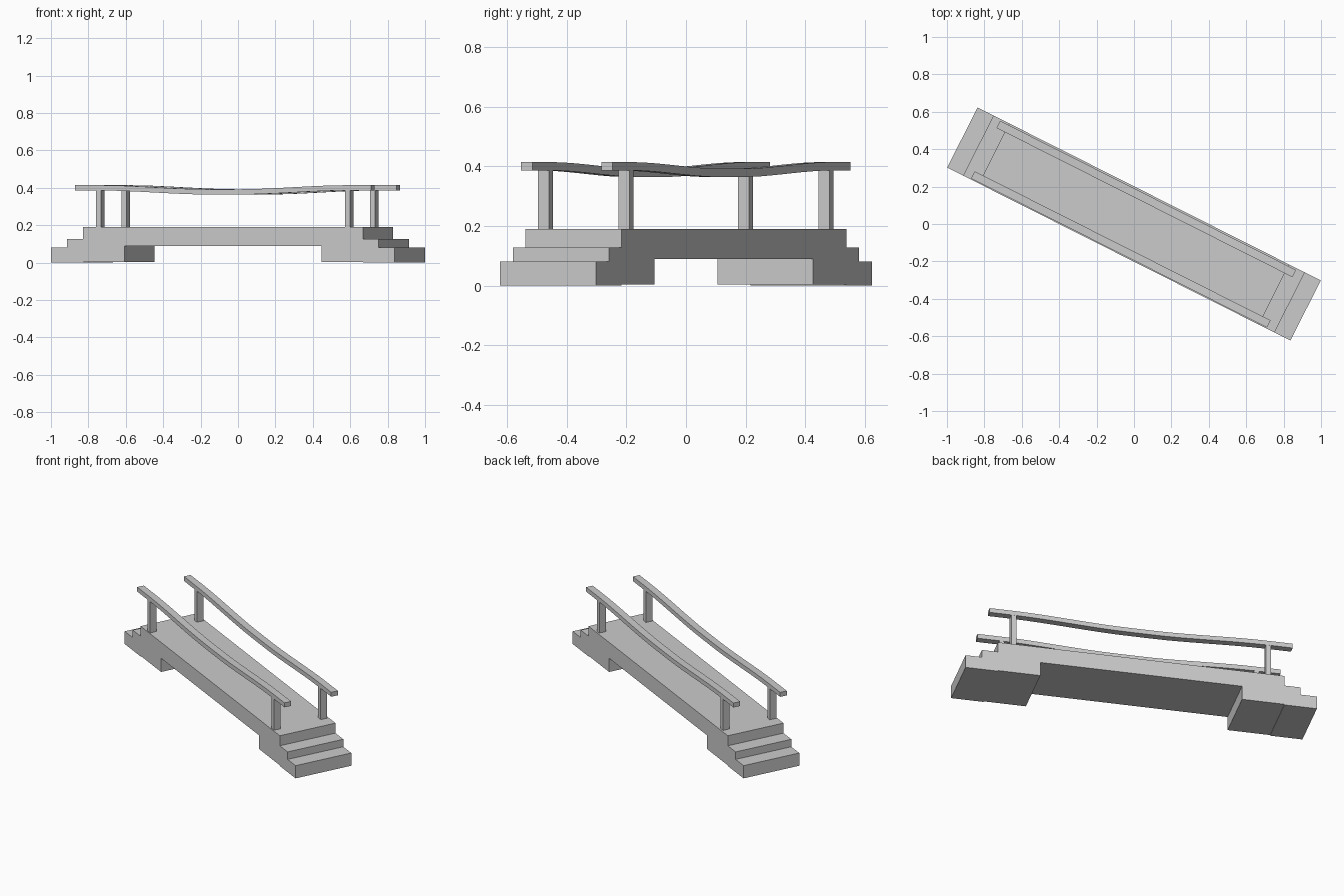
import bpy, bmesh, math
from mathutils import Matrix

if "Cube" in bpy.data.objects:
    bpy.data.objects.remove(bpy.data.objects["Cube"])

# the whole bridge lies diagonally across the ground
TURN = Matrix.Rotation(math.radians(-26.75), 4, 'Z')


def extrude_profile(name, outline, v_mid, width):
    """Extrude a (length, height) outline across the width of the bridge."""
    bm = bmesh.new()
    face = bm.faces.new([bm.verts.new((u, v_mid - width / 2, z)) for u, z in outline])
    res = bmesh.ops.extrude_face_region(bm, geom=[face])
    moved = [g for g in res["geom"] if isinstance(g, bmesh.types.BMVert)]
    bmesh.ops.translate(bm, verts=moved, vec=(0, width, 0))
    bmesh.ops.recalc_face_normals(bm, faces=bm.faces)
    bm.transform(TURN)
    mesh = bpy.data.meshes.new(name)
    bm.to_mesh(mesh)
    bm.free()
    obj = bpy.data.objects.new(name, mesh)
    bpy.context.collection.objects.link(obj)
    return obj


# stepped deck with abutments: half outline, mirrored along the length
half = [(0.59, 0.09), (0.59, 0.004), (0.838, 0.004), (0.838, 0.0),
        (1.0275, 0.0), (1.0275, 0.08), (0.932, 0.08), (0.932, 0.127),
        (0.838, 0.127), (0.838, 0.19)]
extrude_profile("stepped_deck", half + [(-u, z) for u, z in reversed(half)], 0, 0.36)


# sagging handrail: level at the ends, dipping in the middle
def rail_bottom(u):
    t = min(max((abs(u) - 0.08) / 0.67, 0), 1)
    return 0.364 + 0.022 * t * t * (3 - 2 * t)


N = 24
us = [-0.888 + 1.772 * i / N for i in range(N + 1)]
rail = [(u, rail_bottom(u)) for u in us]
rail += [(u, z + 0.028) for u, z in reversed(rail)]

for side, v in (("front", -0.153), ("back", 0.149)):
    extrude_profile(side + "_handrail", rail, v, 0.043)
    # posts under each rail
    for end, u in (("left", -0.747), ("right", 0.742)):
        a, b = u - 0.015, u + 0.015
        extrude_profile(f"{side}_{end}_post",
                        [(a, 0.185), (b, 0.185), (b, 0.39), (a, 0.39)], v, 0.042)
